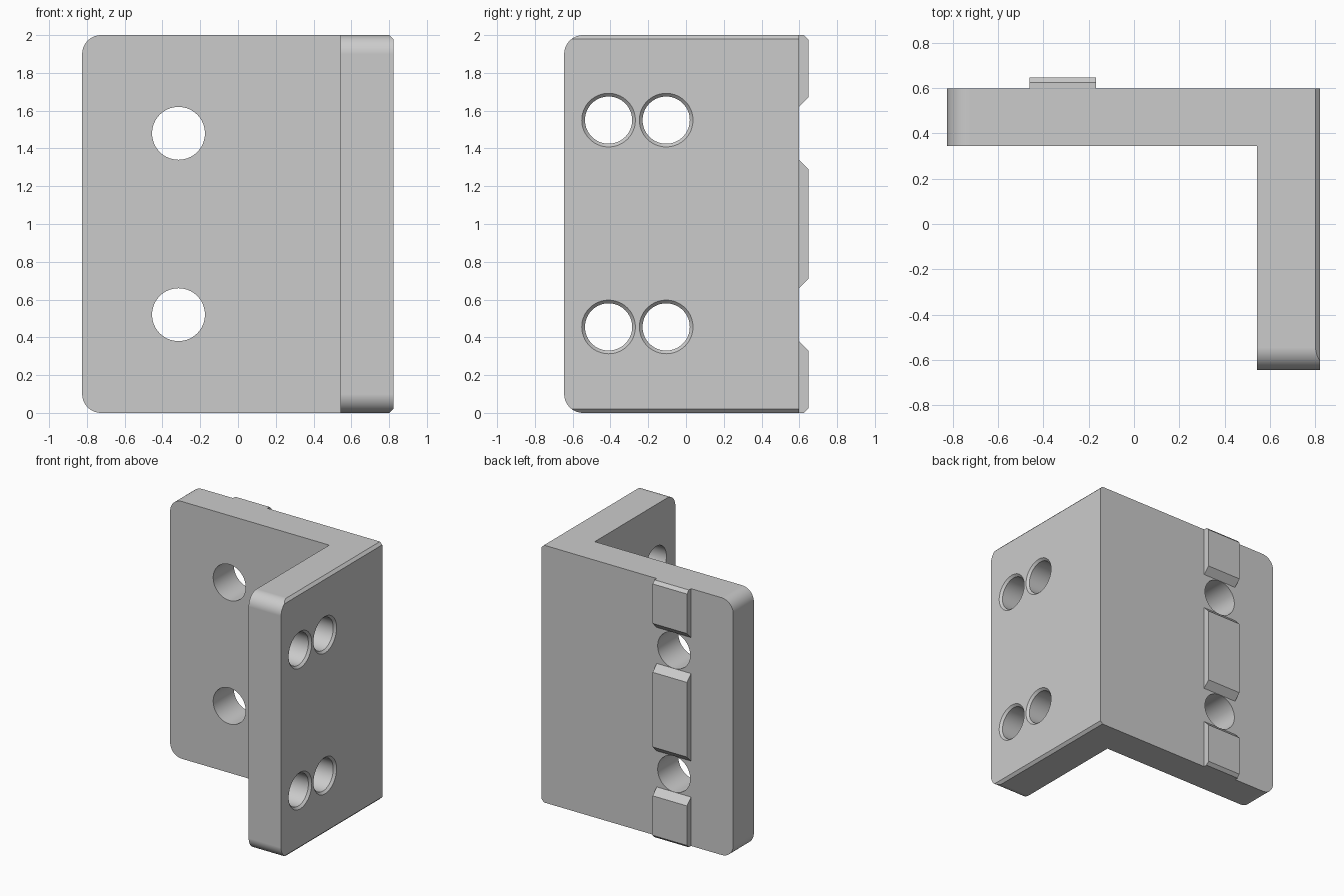
import bpy, bmesh, math
from mathutils import Vector, Matrix

if "Cube" in bpy.data.objects:
    bpy.data.objects.remove(bpy.data.objects["Cube"], do_unlink=True)

GREY = (0.6, 0.6, 0.6, 1)
metal = bpy.data.materials.new("plain_grey")
metal.use_nodes = True
metal.diffuse_color = GREY
metal.node_tree.nodes["Principled BSDF"].inputs["Base Color"].default_value = GREY

LEFT, INNER, RIGHT = -0.825, 0.543, 0.822
FRONT, STEP, BACK = -0.645, 0.345, 0.598
HEIGHT, CORNER, CHAMFER = 2.0, 0.1, 0.02


def finish(bm, name):
    bmesh.ops.recalc_face_normals(bm, faces=bm.faces)
    mesh = bpy.data.meshes.new(name)
    bm.to_mesh(mesh)
    bm.free()
    mesh.materials.append(metal)
    obj = bpy.data.objects.new(name, mesh)
    bpy.context.collection.objects.link(obj)
    return obj


def prism(bm, points, offset):
    """Extrude a closed outline along an offset."""
    face = bm.faces.new([bm.verts.new(p) for p in points])
    made = bmesh.ops.extrude_face_region(bm, geom=[face])["geom"]
    bmesh.ops.translate(bm, vec=offset, verts=[v for v in made if isinstance(v, bmesh.types.BMVert)])


def activate(obj):
    bpy.ops.object.select_all(action='DESELECT')
    obj.select_set(True)
    bpy.context.view_layer.objects.active = obj


# L-shaped body
bm = bmesh.new()
outline = [(LEFT, STEP), (INNER, STEP), (INNER, FRONT), (RIGHT, FRONT), (RIGHT, BACK), (LEFT, BACK)]
prism(bm, [(x, y, 0) for x, y in outline], (0, 0, HEIGHT))

# Round the free corners of both plates
corners = [e for e in bm.edges
           if abs(e.verts[0].co.z - e.verts[1].co.z) < 1e-4
           and (all(abs(v.co.x - LEFT) < 1e-4 for v in e.verts)
                or all(abs(v.co.y - FRONT) < 1e-4 for v in e.verts))]
bmesh.ops.bevel(bm, geom=corners, offset=CORNER, segments=14, profile=0.5, affect='EDGES')

# Chamfer the top and bottom of the outer side face
for z, direction in ((HEIGHT, 1), (0, -1)):
    cut = bmesh.ops.bisect_plane(bm, geom=bm.verts[:] + bm.edges[:] + bm.faces[:],
                                 plane_co=(RIGHT - CHAMFER, 0, z), plane_no=(1, 0, direction),
                                 clear_outer=True)
    bmesh.ops.holes_fill(bm, edges=[e for e in bm.edges if e.is_boundary], sides=0)
body = finish(bm, "angle_bracket")

# Hole cutters
bm = bmesh.new()
for z in (0.52, 1.48):
    place = Matrix.Translation((-0.315, 0.47, z)) @ Matrix.Rotation(math.pi / 2, 4, 'X')
    bmesh.ops.create_cone(bm, cap_ends=True, segments=64, radius1=0.14, radius2=0.14,
                          depth=0.6, matrix=place)
plain_cutter = finish(bm, "back_hole_cutter")

# Side holes: revolve a straight bore with a flared mouth
bm = bmesh.new()
SEG = 64
steps = [(0.4, 0.125), (RIGHT - 0.017, 0.125), (RIGHT, 0.142), (RIGHT + 0.02, 0.162)]
for y in (-0.41, -0.105):
    for z in (0.455, 1.55):
        rings = []
        for x, r in steps:
            rings.append([bm.verts.new((x, y + r * math.cos(a), z + r * math.sin(a)))
                          for a in (2 * math.pi * i / SEG for i in range(SEG))])
        for a, b in zip(rings, rings[1:]):
            for i in range(SEG):
                j = (i + 1) % SEG
                bm.faces.new((a[i], a[j], b[j], b[i]))
        bm.faces.new(rings[0])
        bm.faces.new(rings[-1])
# Flared mouths meet outside the body, so trim them just above the face
bmesh.ops.recalc_face_normals(bm, faces=bm.faces)
for v in bm.verts:
    if v.co.x > RIGHT + 0.01:
        v.co.x = RIGHT + 0.002
        yc = -0.41 if v.co.y < -0.2575 else -0.105
        zc = 0.455 if v.co.z < 1 else 1.55
        arm = Vector((0, v.co.y - yc, v.co.z - zc)).normalized() * 0.144
        v.co.y, v.co.z = yc + arm.y, zc + arm.z
flared_cutter = finish(bm, "side_hole_cutter")

activate(body)
for cutter in (plain_cutter, flared_cutter):
    mod = body.modifiers.new("holes", 'BOOLEAN')
    mod.operation, mod.solver, mod.object = 'DIFFERENCE', 'EXACT', cutter
    bpy.ops.object.modifier_apply(modifier=mod.name)
    bpy.data.objects.remove(cutter, do_unlink=True)
bpy.ops.object.shade_smooth_by_angle(angle=math.radians(30))
weighted = body.modifiers.new("even_shading", 'WEIGHTED_NORMAL')
weighted.keep_sharp = True

# Locating pads on the back, with sloped ends
PAD_BACK, SLOPE, TIP = 0.648, 0.05, 0.023
end_pad = [(BACK, 0), (PAD_BACK - TIP, 0), (PAD_BACK, TIP), (PAD_BACK, 0.38 - SLOPE), (BACK, 0.38)]
middle_pad = [(BACK, 0.66), (PAD_BACK, 0.66 + SLOPE), (PAD_BACK, 1.34 - SLOPE), (BACK, 1.34)]
pads = {"lower_pad": end_pad,
        "middle_pad": middle_pad,
        "upper_pad": [(y, HEIGHT - z) for y, z in end_pad]}
for name, side in pads.items():
    bm = bmesh.new()
    prism(bm, [(-0.462, y, z) for y, z in side], (0.295, 0, 0))
    finish(bm, name)
